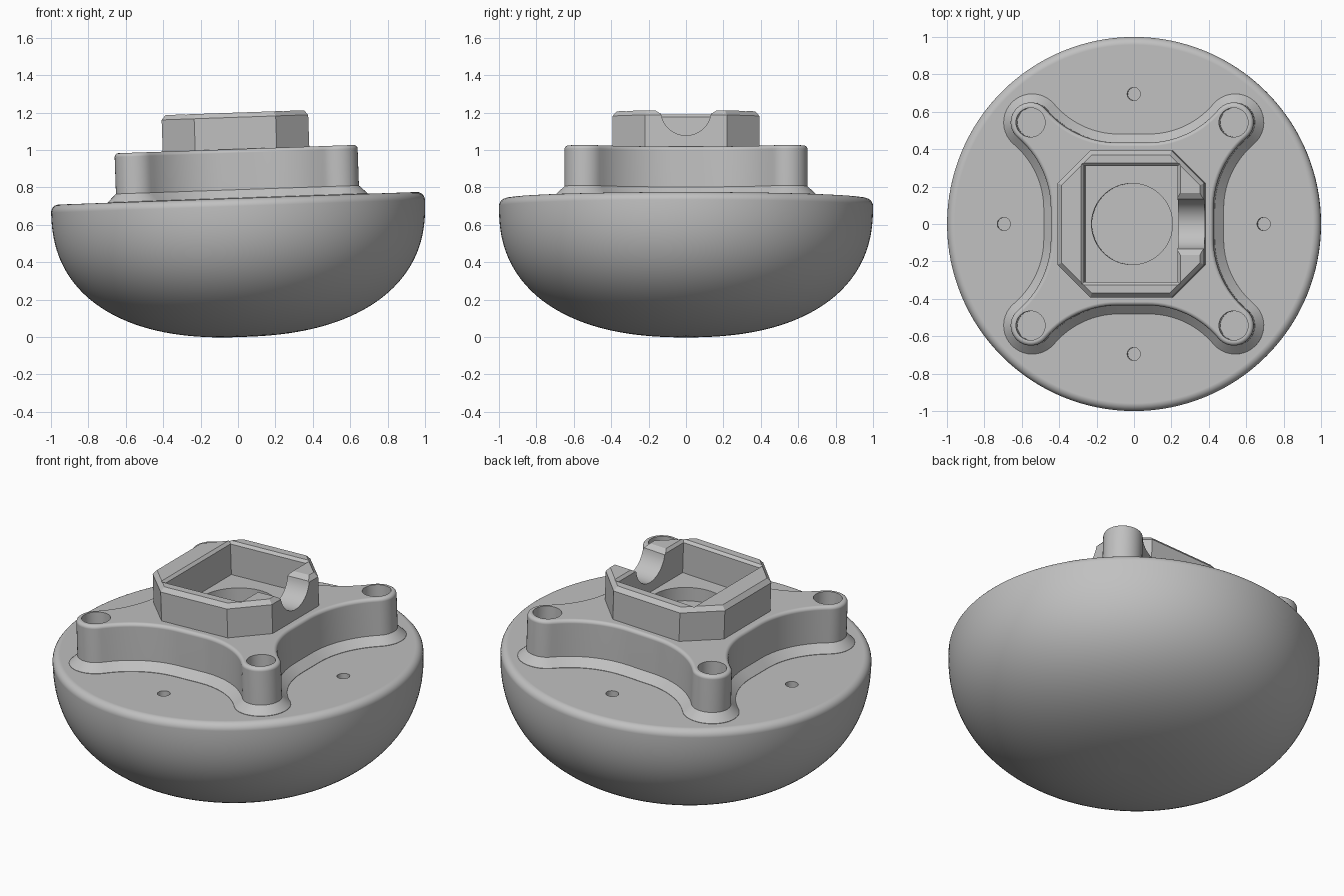
import bpy, bmesh, math
from mathutils import Matrix, Vector

cube = bpy.data.objects.get("Cube")
if cube:
    bpy.data.objects.remove(cube)

mat = bpy.data.materials.new("plain grey")
mat.use_nodes = True
GREY = (0.53, 0.53, 0.53, 1)
mat.diffuse_color = GREY
mat.node_tree.nodes["Principled BSDF"].inputs["Base Color"].default_value = GREY

PIVOT = 0.7      # height of the widest section
DECK = 0.742     # flat top of the bowl
BRACKET = 1.005  # top of the bracket
TOP = 1.2        # top of the socket


def loft(name, rings):
    """Skin a stack of equal-length rings and cap both ends."""
    bm = bmesh.new()
    loops = [[bm.verts.new(p) for p in ring] for ring in rings]
    for a, b in zip(loops, loops[1:]):
        for i in range(len(a)):
            j = (i + 1) % len(a)
            bm.faces.new((a[i], a[j], b[j], b[i]))
    bm.faces.new(loops[0][::-1])
    bm.faces.new(loops[-1])
    bmesh.ops.recalc_face_normals(bm, faces=bm.faces)
    mesh = bpy.data.meshes.new(name)
    bm.to_mesh(mesh)
    bm.free()
    mesh.materials.append(mat)
    obj = bpy.data.objects.new(name, mesh)
    bpy.context.collection.objects.link(obj)
    return obj


def arc(cx, cy, r, start, end, n):
    return [(cx + r * math.cos(start + (end - start) * i / n),
             cy + r * math.sin(start + (end - start) * i / n)) for i in range(n + 1)]


def level(points, z):
    return [(x, y, z) for x, y in points]


def circle(r, x=0, y=0, n=48):
    return arc(x, y, r, 0, math.tau, n)[:-1]


def pin(x, y, r, z0, z1):
    return loft("pin_cutter", [level(circle(r, x, y), z) for z in (z0, z1)])


def cut(obj, cutters):
    """Subtract the cutters for good, then drop them."""
    bpy.context.view_layer.objects.active = obj
    for c in cutters:
        mod = obj.modifiers.new("cut", "BOOLEAN")
        mod.operation, mod.solver, mod.object = "DIFFERENCE", "EXACT", c
        bpy.ops.object.modifier_apply(modifier=mod.name)
        bpy.data.objects.remove(c)


# Bowl: full-bellied dome with a rounded rim and a flat deck
FULLNESS = 2 / 2.35
profile = [(math.sin(t) ** FULLNESS, PIVOT - PIVOT * max(math.cos(t), 0) ** FULLNESS)
           for t in (math.pi / 2 * i / 40 for i in range(1, 41))]
profile += arc(1 - 0.042, PIVOT, 0.042, 0, math.pi / 2, 6)[1:]
bowl = loft("bowl", [level(circle(r, n=128), z) for r, z in profile])
cut(bowl, [pin(0.695 * x, 0.695 * y, 0.035, DECK - 0.1, 1)
           for x, y in ((1, 0), (-1, 0), (0, 1), (0, -1))])

# Bracket: four lobes joined by concave sides, sloped foot, rounded top
LOBE, LOBE_R, SIDE, FLAT = 0.543, 0.107, 0.435, 0.08
drop, run = LOBE - SIDE, LOBE - FLAT
SWEEP_R = (run ** 2 + drop ** 2 - LOBE_R ** 2) / (2 * (drop + LOBE_R))


def bracket_outline(d):
    far = SIDE + SWEEP_R
    tilt = math.atan2(far - LOBE, run)
    half = math.pi / 2
    quarter = arc(far, FLAT, SWEEP_R - d, 2 * half, half + tilt, 14)
    quarter += arc(LOBE, LOBE, LOBE_R + d, tilt - half, math.pi - tilt, 20)[1:-1]
    quarter += arc(FLAT, far, SWEEP_R - d, -tilt, -half, 14)
    out = []
    for k in range(4):
        turn = Matrix.Rotation(k * half, 2)
        out += [tuple(turn @ Vector(p)) for p in quarter]
    return out


FOOT, ROUND = 0.046, 0.02
steps = [(FOOT, DECK - 0.02), (FOOT, DECK + 0.002), (0, DECK + FOOT)]
steps += arc(-ROUND, BRACKET - ROUND, ROUND, 0, math.pi / 2, 4)
bracket = loft("bracket", [level(bracket_outline(d), z) for d, z in steps])
cut(bracket, [pin(LOBE * x, LOBE * y, 0.078, BRACKET - 0.22, 1.2)
              for x in (1, -1) for y in (1, -1)]
    + [pin(0, 0, 0.217, BRACKET - 0.08, 1.2)])


# Socket: chamfered octagon with a rectangular pocket and a side notch
def octagon(w, c):
    return [(w, -c), (w, c), (c, w), (-c, w), (-w, c), (-w, -c), (-c, -w), (c, -w)]


def rect(w, h):
    return [(w, -h), (w, h), (-w, h), (-w, -h)]


socket = loft("socket", [level(octagon(0.392, 0.218), BRACKET - 0.01),
                         level(octagon(0.392, 0.218), TOP - 0.025),
                         level(octagon(0.37, 0.208), TOP)])
pocket = loft("pocket_cutter", [level(rect(0.25, 0.31), 0.9),
                                level(rect(0.25, 0.31), TOP - 0.015),
                                level(rect(0.265, 0.325), TOP),
                                level(rect(0.265, 0.325), TOP + 0.1)])

# Notch: round channel whose lips flare at the top
LIP = 0.165
channel = arc(0, 0, 0.135, math.pi + 0.15, math.tau - 0.15, 24)
channel += [(LIP, 0), (LIP, 0.1), (-LIP, 0.1), (-LIP, 0)]
notch = loft("notch_cutter", [[(x, y, z + TOP) for y, z in channel] for x in (0.15, 0.5)])
cut(socket, [pocket, notch])

# Lean everything slightly so the left side sits higher, then shade
lean = (Matrix.Translation((0, 0, PIVOT)) @ Matrix.Rotation(math.radians(-2), 4, "Y")
        @ Matrix.Translation((0, 0, -PIVOT)))
for obj in (bowl, bracket, socket):
    obj.data.transform(lean)
    bpy.ops.object.select_all(action="DESELECT")
    obj.select_set(True)
    bpy.context.view_layer.objects.active = obj
    bpy.ops.object.shade_smooth_by_angle(angle=math.radians(30))
    mod = obj.modifiers.new("even_normals", "WEIGHTED_NORMAL")
    mod.keep_sharp = True
